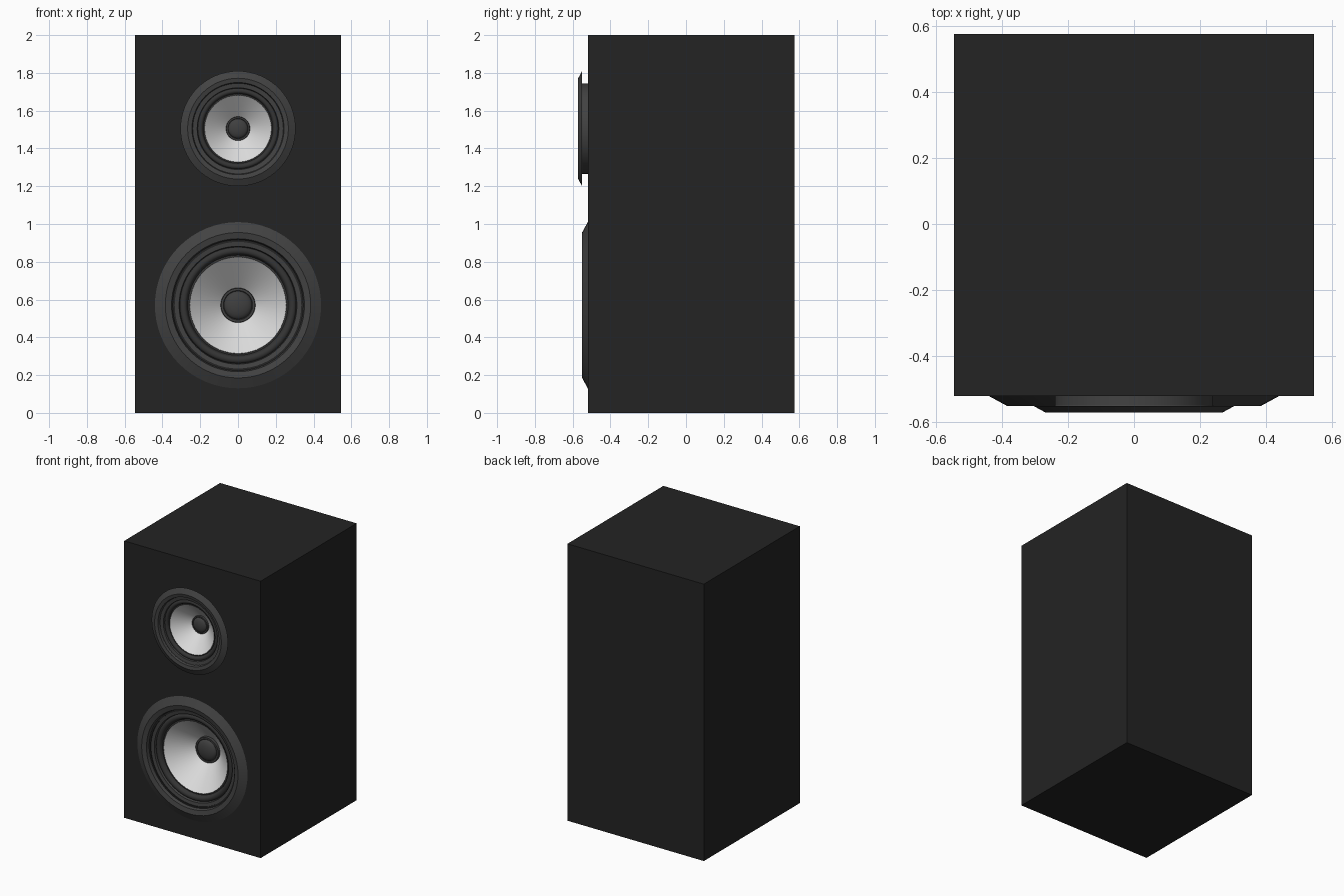
import bpy, bmesh, math

if "Cube" in bpy.data.objects:
    bpy.data.objects.remove(bpy.data.objects["Cube"])


def material(name, value, rough=0.6):
    m = bpy.data.materials.new(name)
    m.use_nodes = True
    color = (value, value, value, 1)
    m.diffuse_color = color
    node = m.node_tree.nodes["Principled BSDF"]
    node.inputs["Base Color"].default_value = color
    node.inputs["Roughness"].default_value = rough
    return m


BLACK = material("cabinet black", 0.017)
GREY = material("frame grey", 0.055)
RUBBER = material("rubber dark grey", 0.035)
SILVER = material("cone silver", 0.72)
CAP = material("dust cap grey", 0.05)

FRONT, BACK, HALF = -0.52, 0.575, 0.545


def add_object(name, bm, mat):
    mesh = bpy.data.meshes.new(name)
    bm.to_mesh(mesh)
    bm.free()
    mesh.materials.append(mat)
    ob = bpy.data.objects.new(name, mesh)
    bpy.context.collection.objects.link(ob)
    return ob


def smooth(ob):
    bpy.ops.object.select_all(action="DESELECT")
    ob.select_set(True)
    bpy.context.view_layer.objects.active = ob
    bpy.ops.object.shade_smooth_by_angle(angle=math.radians(30))


def lathe(name, profile, scale, y, z, mat, segments=64):
    """Turn (radius, depth) points, listed from outside in, about the y axis."""
    bm = bmesh.new()
    rings = []
    for r, d in profile:
        angles = [2 * math.pi * i / segments for i in range(segments)]
        rings.append([bm.verts.new((r * scale * math.cos(a), y + d * scale,
                                    z + r * scale * math.sin(a))) for a in angles])
    for outer, inner in zip(rings, rings[1:]):
        for i in range(segments):
            j = (i + 1) % segments
            bm.faces.new((outer[i], outer[j], inner[j], inner[i]))
    bmesh.ops.remove_doubles(bm, verts=bm.verts, dist=1e-5)
    ob = add_object(name, bm, mat)
    smooth(ob)
    return ob


def arc(r_out, r_in, depth, bulge, steps=8):
    """Half roll between two radii, bulging forward."""
    mid, half = (r_out + r_in) / 2, (r_out - r_in) / 2
    return [(mid + half * math.cos(math.pi * i / steps),
             depth - bulge * math.sin(math.pi * i / steps)) for i in range(steps + 1)]


# Cabinet
bm = bmesh.new()
bmesh.ops.create_cube(bm, size=1)
for v in bm.verts:
    v.co = (v.co.x * 2 * HALF, (FRONT + BACK) / 2 + v.co.y * (BACK - FRONT), 1 + v.co.z * 2)
cabinet = add_object("cabinet", bm, BLACK)

# Driver pockets and drivers: name, height, scale, mounting plane
drivers = [("woofer", 0.57, 1.0, FRONT), ("midrange", 1.505, 0.693, FRONT - 0.03)]

for name, z, s, y in drivers:
    # Pocket in the cabinet front
    pocket = lathe("pocket", [(0, 0.3), (0.335, 0.3), (0.335, -0.2), (0, -0.2)], s, y, z, BLACK)
    cut = cabinet.modifiers.new("pocket", "BOOLEAN")
    cut.object = pocket
    cut.operation = "DIFFERENCE"
    cut.solver = "EXACT"
    bpy.context.view_layer.objects.active = cabinet
    bpy.ops.object.modifier_apply(modifier=cut.name)
    bpy.data.objects.remove(pocket)

    # Bevelled mounting ring with a stepped inner wall
    frame = [(0.345, 0.05), (0.345, 0), (0.44, 0), (0.385, -0.03), (0.352, -0.022),
             (0.345, 0.004), (0.312, 0.01), (0.308, 0.03)]
    lathe(name + "_frame", frame, s, y, z, GREY)

    # Rubber surround
    roll = arc(0.308, 0.27, 0.03, 0.016) + [(0.265, 0.038), (0.255, 0.036)]
    lathe(name + "_surround", roll, s, y, z, RUBBER)

    # Cone
    lathe(name + "_cone", [(0.256, 0.036), (0.085, 0.19)], s, y, z, SILVER)

    # Dust cap with a raised rim
    dome = [(0.075 * math.cos(t), 0.168 - 0.028 * math.sin(t))
            for t in (math.pi / 2 * i / 6 for i in range(7))]
    lathe(name + "_dust_cap", [(0.092, 0.185), (0.09, 0.165), (0.078, 0.165)] + dome,
          s, y, z, CAP)
